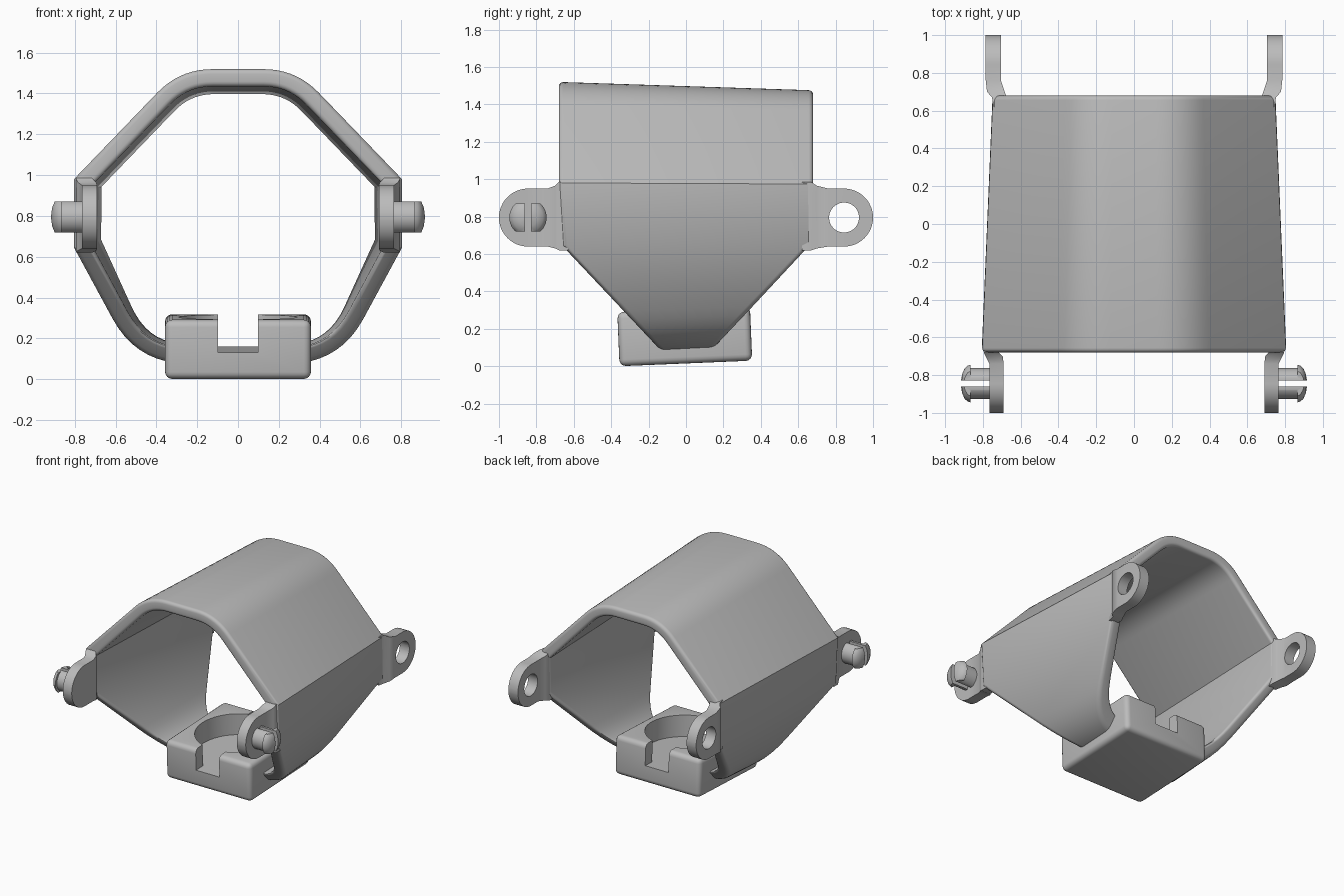
import bpy, bmesh, math
from mathutils import Vector, Matrix

cube = bpy.data.objects.get("Cube")
if cube:
    bpy.data.objects.remove(cube, do_unlink=True)

grey = bpy.data.materials.new("plain grey")
grey.use_nodes = True
grey.diffuse_color = (0.5, 0.5, 0.5, 1)
grey.node_tree.nodes["Principled BSDF"].inputs["Base Color"].default_value = (0.5, 0.5, 0.5, 1)


def finish(name, bm):
    bmesh.ops.recalc_face_normals(bm, faces=bm.faces)
    mesh = bpy.data.meshes.new(name)
    bm.to_mesh(mesh)
    bm.free()
    mesh.materials.append(grey)
    ob = bpy.data.objects.new(name, mesh)
    bpy.context.collection.objects.link(ob)
    return ob


def activate(ob):
    bpy.ops.object.select_all(action='DESELECT')
    ob.select_set(True)
    bpy.context.view_layer.objects.active = ob


def smooth(ob, degrees=35):
    activate(ob)
    bpy.ops.object.shade_smooth_by_angle(angle=math.radians(degrees))


def cut(ob, cutter):
    mod = ob.modifiers.new("cut", 'BOOLEAN')
    mod.operation = 'DIFFERENCE'
    mod.object = cutter
    activate(ob)
    bpy.ops.object.modifier_apply(modifier=mod.name)


def loft(rings, capped=True):
    bm = bmesh.new()
    rows = [[bm.verts.new(p) for p in ring] for ring in rings]
    n = len(rows[0])
    pairs = list(zip(rows, rows[1:])) + ([] if capped else [(rows[-1], rows[0])])
    for a, b in pairs:
        for i in range(n):
            j = (i + 1) % n
            bm.faces.new((a[i], a[j], b[j], b[i]))
    if capped:
        bm.faces.new(rows[0])
        bm.faces.new(rows[-1])
    return bm, rows


def box(name, size, centre, bevel=0.0):
    bm = bmesh.new()
    bmesh.ops.create_cube(bm, size=1)
    bmesh.ops.scale(bm, vec=size, verts=bm.verts)
    bmesh.ops.translate(bm, vec=centre, verts=bm.verts)
    if bevel:
        bmesh.ops.bevel(bm, geom=bm.edges[:], offset=bevel, segments=4, profile=0.5, affect='EDGES')
    return finish(name, bm)


def cylinder(name, radius, depth, centre, turn=Matrix()):
    bm = bmesh.new()
    bmesh.ops.create_cone(bm, cap_ends=True, segments=48, radius1=radius, radius2=radius, depth=depth)
    bmesh.ops.transform(bm, matrix=Matrix.Translation(centre) @ turn, verts=bm.verts)
    return finish(name, bm)


# Shell: rounded eight-sided ring, tapering to the back
def rounded(points):
    out = []
    for i, (x, z, t) in enumerate(points):
        p = Vector((x, z))
        if not t:
            out.append(p)
            continue
        before = Vector(points[i - 1][:2]) if i else Vector((0, z))
        after = Vector(points[i + 1][:2]) if i + 1 < len(points) else Vector((0, z))
        a = p + (before - p).normalized() * t
        b = p + (after - p).normalized() * t
        for k in range(10):
            u = k / 9
            out.append(a * (1 - u) ** 2 + p * 2 * u * (1 - u) + b * u * u)
    return out


half = rounded([(0.285, 1.52, 0.16), (0.805, 0.98, 0), (0.805, 0.64, 0), (0.51, 0.05, 0.26)])
outer = half + [Vector((-p.x, p.y)) for p in reversed(half)]


def inset(ring, d):
    out = []
    for i, p in enumerate(ring):
        e1 = (p - ring[i - 1]).normalized()
        e2 = (ring[(i + 1) % len(ring)] - p).normalized()
        n1, n2 = Vector((e1.y, -e1.x)), Vector((e2.y, -e2.x))
        m = (n1 + n2).normalized()
        out.append(p + m * d / m.dot(n1))
    return out


inner = inset(outer, 0.085)


def place(p, side):
    # lower part is trimmed diagonally toward the bottom
    y = 0
    for _ in range(12):
        s = 1 - 0.072 * (y + 0.68) / 1.36
        z = 0.9 + (p.y - 0.9) * s
        y = side * min(0.68, 0.13 + 0.942 * max(0, z - 0.08))
    return (p.x * s, y, z)


rings = [[place(p, s) for p in prof] for prof, s in
         ((outer, -1), (outer, 1), (inner, 1), (inner, -1))]
bm, rows = loft(rings, capped=False)
rims = [bm.edges.get((r[i - 1], r[i])) for r in rows for i in range(len(r))]
bmesh.ops.bevel(bm, geom=rims, offset=0.024, segments=4, profile=0.5,
                affect='EDGES', clamp_overlap=False)
shell = finish("shell", bm)

# Socket block: tilted with the taper, round pocket, slot through front and back
tilt = Matrix.Rotation(math.radians(2.4), 4, 'X')
block = box("socket_block", (0.715, 0.71, 0.29), (0, 0, 0.16), 0.035)
pocket = cylinder("pocket_cutter", 0.29, 0.4, (0, 0, 0.345))
slot = box("slot_cutter", (0.195, 1.0, 0.4), (0, 0, 0.345))
for ob in (block, pocket, slot):
    ob.data.transform(tilt)
cut(shell, pocket)
cut(block, pocket)
cut(block, slot)
smooth(shell)
smooth(block)

# Lugs: loft of (y, x inside, x outside, z low, z high) sections
C, Z, R = 0.845, 0.795, 0.155


def lug(name, sx, sy, root):
    sections = root + [(C + R * math.sin(a), root[-1][1], root[-1][2],
                        Z - max(0.01, R * math.cos(a)), Z + max(0.01, R * math.cos(a)))
                       for a in [math.radians(7.5 * k) for k in range(13)]]
    rings = [[(sx * x, sy * y, z) for x, z in ((a, lo), (b, lo), (b, hi), (a, hi))]
             for y, a, b, lo, hi in sections]
    return finish(name, loft(rings)[0])


front_root = [(0.63, 0.725, 0.795, 0.62, 0.985), (0.68, 0.715, 0.795, 0.62, 0.985),
              (0.70, 0.695, 0.785, 0.63, 0.965), (0.74, 0.69, 0.765, 0.64, 0.95)]
back_root = [(0.62, 0.675, 0.742, 0.62, 0.985), (0.67, 0.672, 0.752, 0.62, 0.985),
             (0.70, 0.685, 0.778, 0.63, 0.965), (0.76, 0.705, 0.785, 0.64, 0.95)]

# Snap pin: lathed half, flattened above and below, split down the middle
pin_profile = [(0.74, 0.082), (0.865, 0.082), (0.865, 0.1), (0.88, 0.095),
               (0.897, 0.08), (0.91, 0.05), (0.916, 0.015)]


def pin_half(name, sx, sy):
    rings = [[(x, r * math.cos(k * math.tau / 40), r * math.sin(k * math.tau / 40))
              for k in range(40)] for x, r in pin_profile]
    bm = loft(rings)[0]
    for co, no in (((0, 0, 0.075), (0, 0, 1)), ((0, 0, -0.075), (0, 0, -1)),
                   ((0, 0.016, 0), (0, -1, 0))):
        bmesh.ops.bisect_plane(bm, geom=bm.verts[:] + bm.edges[:] + bm.faces[:],
                               plane_co=co, plane_no=no, clear_outer=True)
        bmesh.ops.holes_fill(bm, edges=bm.edges[:], sides=0)
    for v in bm.verts:
        v.co = (sx * v.co.x, sy * v.co.y - C, v.co.z + Z)
    return finish(name, bm)


for side, sx in (("left", 1), ("right", -1)):
    smooth(lug("front_lug_" + side, sx, -1, front_root))
    back = lug("back_lug_" + side, sx, 1, back_root)
    hole = cylinder("hole_cutter", 0.08, 0.4, (sx * 0.745, C, Z), Matrix.Rotation(math.pi / 2, 4, 'Y'))
    cut(back, hole)
    bpy.data.objects.remove(hole, do_unlink=True)
    smooth(back)
    for end, sy in (("front", -1), ("rear", 1)):
        smooth(pin_half("pin_" + end + "_half_" + side, sx, sy))

for ob in (pocket, slot):
    bpy.data.objects.remove(ob, do_unlink=True)
